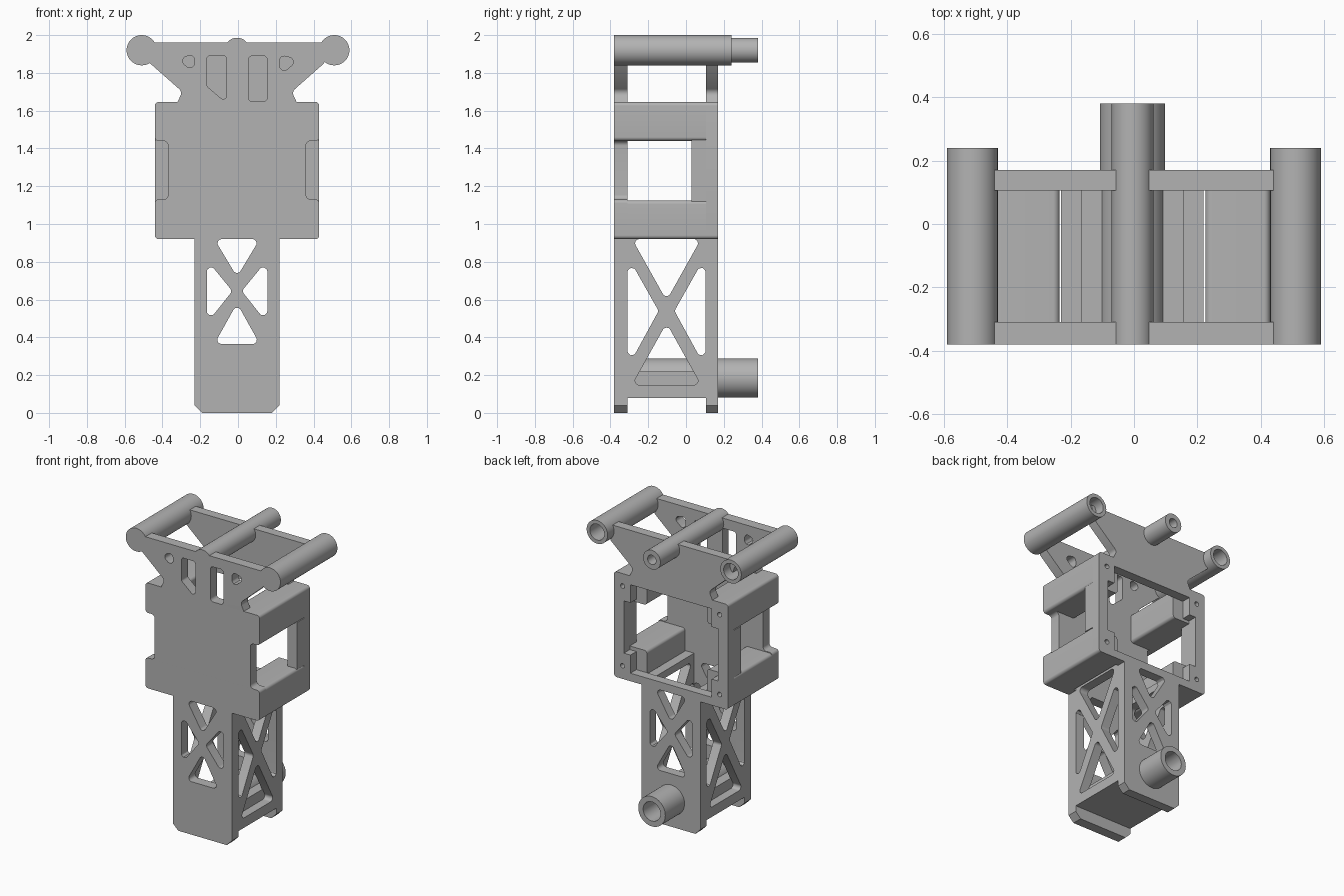
import bpy, bmesh, math
from mathutils import Matrix, Vector

cube = bpy.data.objects.get("Cube")
if cube:
    bpy.data.objects.remove(cube, do_unlink=True)

grey = bpy.data.materials.new("plain_grey")
grey.use_nodes = True
colour = (0.45, 0.45, 0.45, 1)
grey.diffuse_color = colour
grey.node_tree.nodes["Principled BSDF"].inputs["Base Color"].default_value = colour

CX = -0.005                       # middle of the body
FRONT, FRONT_IN = -0.38, -0.31    # front plate depth
BACK_IN, BACK = 0.105, 0.17       # back plate depth

# Local profile plane to world: (x, z) along y, or (y, z) along x
AXES = {
    "y": Matrix(((1, 0, 0), (0, 0, -1), (0, 1, 0))).to_4x4(),
    "x": Matrix(((0, 0, 1), (1, 0, 0), (0, 1, 0))).to_4x4(),
}


def rounded(points, radius=0.0):
    """Polygon with rounded corners; a third value overrides the radius."""
    out, n = [], len(points)
    for i, p in enumerate(points):
        c = Vector(p[:2])
        r = p[2] if len(p) > 2 else radius
        if r == 0:
            out.append(c)
            continue
        a = (Vector(points[i - 1][:2]) - c).normalized()
        b = (Vector(points[(i + 1) % n][:2]) - c).normalized()
        half = a.angle(b) / 2
        centre = c + (a + b).normalized() * (r / math.sin(half))
        t = r / math.tan(half)
        u, v = c + a * t - centre, c + b * t - centre
        for k in range(7):
            out.append(centre + u.lerp(v, k / 6).normalized() * r)
    return out


def circle(x, y, r, n=48):
    return [Vector((x + r * math.cos(2 * math.pi * k / n),
                    y + r * math.sin(2 * math.pi * k / n))) for k in range(n)]


def rect(x0, x1, y0, y1):
    return [(x0, y0), (x1, y0), (x1, y1), (x0, y1)]


def mirror(points, c):
    return [(2 * c - p[0], *p[1:]) for p in reversed(points)]


def plate(name, axis, lo, hi, outline, holes=()):
    """Flat profile with holes, extruded along the axis from lo to hi."""
    curve = bpy.data.curves.new(name, "CURVE")
    curve.dimensions, curve.fill_mode = "2D", "BOTH"
    curve.extrude = (hi - lo) / 2
    for loop in (outline, *holes):
        s = curve.splines.new("POLY")
        s.points.add(len(loop) - 1)
        for sp, p in zip(s.points, loop):
            sp.co = (p[0], p[1], 0, 1)
        s.use_cyclic_u = True
    temp = bpy.data.objects.new(name + "_outline", curve)
    bpy.context.collection.objects.link(temp)
    bpy.context.view_layer.update()
    deps = bpy.context.evaluated_depsgraph_get()
    mesh = bpy.data.meshes.new_from_object(temp.evaluated_get(deps))
    bpy.data.objects.remove(temp, do_unlink=True)
    bpy.data.curves.remove(curve)
    shift = Vector((0, 1, 0) if axis == "y" else (1, 0, 0)) * (lo + hi) / 2
    mesh.transform(Matrix.Translation(shift) @ AXES[axis])
    bm = bmesh.new()
    bm.from_mesh(mesh)
    bmesh.ops.remove_doubles(bm, verts=bm.verts, dist=0.0001)
    bmesh.ops.recalc_face_normals(bm, faces=bm.faces)
    bm.to_mesh(mesh)
    bm.free()
    mesh.name = name
    mesh.materials.clear()
    mesh.materials.append(grey)
    ob = bpy.data.objects.new(name, mesh)
    bpy.context.collection.objects.link(ob)
    bpy.ops.object.select_all(action="DESELECT")
    ob.select_set(True)
    bpy.context.view_layer.objects.active = ob
    bpy.ops.object.shade_smooth_by_angle(angle=math.radians(30))
    return ob


def truss_holes(c, top, side, bottom):
    """Four rounded triangles that leave an X brace."""
    return [rounded(t, 0.022) for t in (top, side, mirror(side, c), bottom)]


# Outline shared by the front and back plates, given as the right half
def body_outline(notched):
    half = [(0.5, 1.96), (0.46, 1.85), (0.29, 1.7, 0.03), (0.315, 1.646),
            (0.435, 1.646, 0.02)]
    if notched:
        half += [(0.435, 1.44, 0.02), (0.365, 1.44, 0.025),
                 (0.365, 1.13, 0.025), (0.435, 1.13, 0.02)]
    half += [(0.435, 0.92, 0.02), (0.225, 0.92), (0.225, 0.04), (0.185, 0)]
    right = [(p[0] + CX, *p[1:]) for p in half]
    return rounded(right + mirror(right, CX))


leg_holes = truss_holes(
    CX,
    [(-0.125, 0.92), (0.115, 0.92), (CX, 0.72)],
    [(-0.165, 0.81), (-0.165, 0.475), (-0.03, 0.645)],
    [(-0.125, 0.365), (0.115, 0.365), (CX, 0.58)])

# Front plate with its head slots
head_slots = [
    rounded([(-0.165, 1.89), (-0.06, 1.89), (-0.06, 1.64), (-0.165, 1.73)], 0.018),
    rounded(rect(0.055, 0.155, 1.648, 1.89), 0.022),
    rounded([(-0.315, 1.87), (-0.23, 1.905), (-0.23, 1.8)], 0.024),
    rounded([(0.22, 1.895), (0.32, 1.87), (0.22, 1.785)], 0.024),
]
plate("front_plate", "y", FRONT, FRONT_IN, body_outline(True), leg_holes + head_slots)

# Back plate with a stepped opening and four screw holes
quarter = [(0.36, 1.46), (0.31, 1.46), (0.31, 1.585)]
upper = [(p[0] + CX, p[1]) for p in quarter]
upper += mirror(upper, CX)
lower = [(x, 2 * 1.28 - z) for x, z in reversed(upper)]
screws = [circle(CX + sx * 0.37, z, 0.016, 16) for sx in (-1, 1) for z in (1.01, 1.56)]
plate("back_plate", "y", BACK_IN, BACK, body_outline(False),
      leg_holes + [upper + lower] + screws)

# Box sides: solid bars above and below each window, and a post behind it
for side, s in (("right", -1), ("left", 1)):
    for level, z0, z1 in (("lower", 0.92, 1.125), ("upper", 1.44, 1.646)):
        xs = sorted((CX + s * 0.23, CX + s * 0.435))
        corner = [0.02 if (x > CX) == (s > 0) else 0 for x in xs]
        bar = [(xs[0], z0, corner[0]), (xs[1], z0, corner[1]),
               (xs[1], z1, corner[1]), (xs[0], z1, corner[0])]
        plate(f"{side}_{level}_bar", "y", FRONT_IN, BACK_IN, rounded(bar))
    xs = sorted((CX + s * 0.36, CX + s * 0.435))
    plate(f"{side}_window_post", "y", 0.03, BACK_IN, rect(*xs, 1.12, 1.445))

# Leg side walls with their X brace
MID = -0.103
wall_holes = truss_holes(
    MID,
    [(-0.285, 0.92), (0.079, 0.92), (MID, 0.595)],
    [(-0.309, 0.83), (-0.309, 0.24), (-0.145, 0.54)],
    [(-0.285, 0.148), (0.079, 0.148), (MID, 0.475)])
for side, s in (("right", -1), ("left", 1)):
    xs = sorted((CX + s * 0.16, CX + s * 0.225))
    plate(f"{side}_leg_wall", "x", *xs, rect(-0.33, 0.125, 0.08, 0.97), wall_holes)

# Leg floor block
plate("leg_floor", "y", FRONT_IN, BACK_IN, rect(CX - 0.165, CX + 0.165, 0.08, 0.22))

# Tubes, bored from the back and closed at the front
tubes = (("right_top_tube", -0.51, 1.92, 0.08, 0.055, 0.24),
         ("left_top_tube", 0.51, 1.92, 0.08, 0.055, 0.24),
         ("middle_top_tube", CX, 1.92, 0.066, 0.032, 0.38),
         ("foot_tube", CX, 0.185, 0.103, 0.066, 0.38))
for name, x, z, outer, bore, end in tubes:
    plate(name, "y", FRONT_IN, end, circle(x, z, outer), [circle(x, z, bore)])
    plate(name + "_cap", "y", FRONT, FRONT_IN, circle(x, z, outer))
